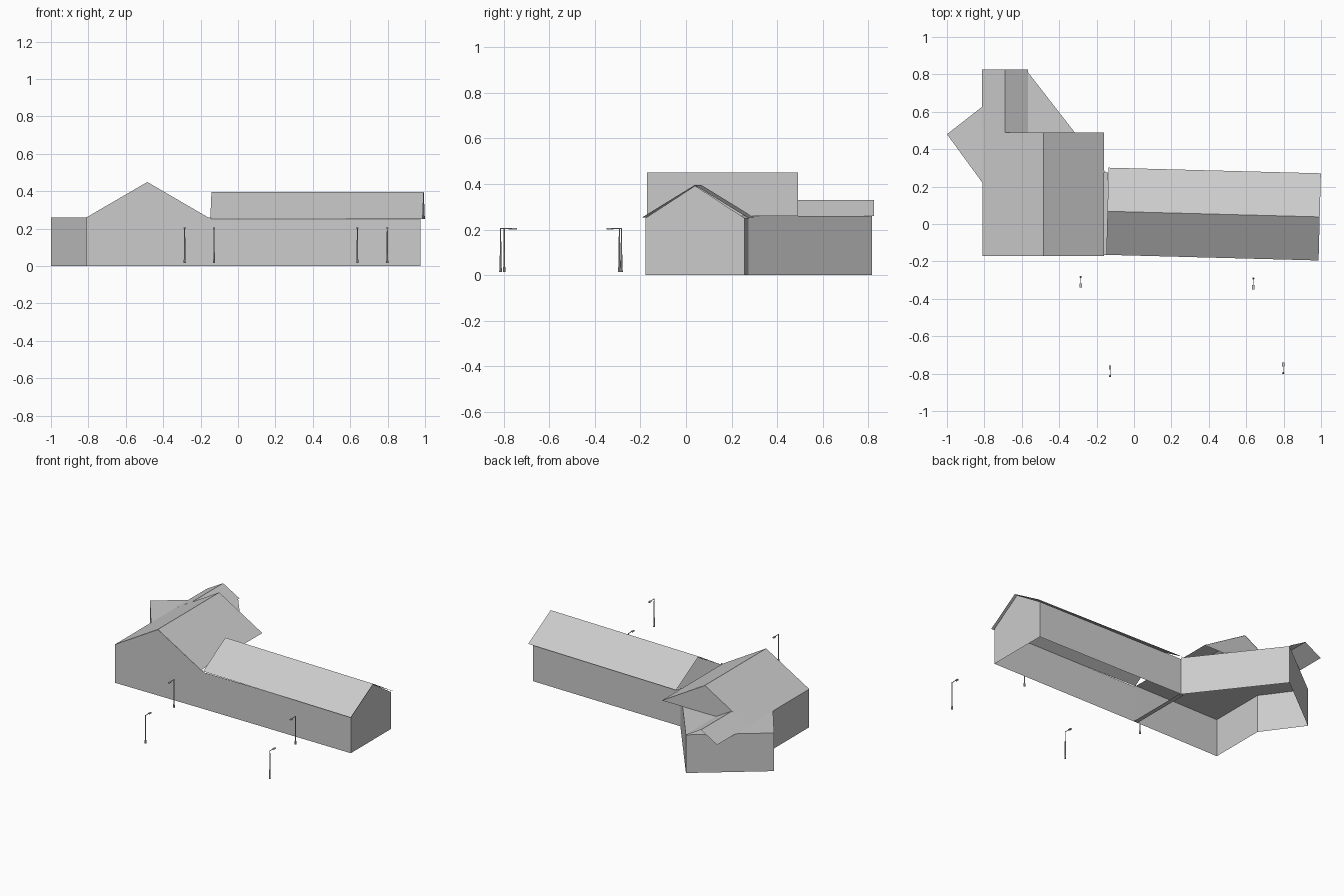
import bpy, bmesh, math
from mathutils import Matrix, Vector

if "Cube" in bpy.data.objects:
    bpy.data.objects.remove(bpy.data.objects["Cube"])


def sheet(name, verts, faces):
    me = bpy.data.meshes.new(name)
    me.from_pydata(verts, [], faces)
    me.update()
    ob = bpy.data.objects.new(name, me)
    bpy.context.collection.objects.link(ob)
    return ob


def gable_roof(name, start, end, half, ridge_z, eave_z):
    """Two thin slopes along the ridge line start -> end."""
    s, e = Vector(start), Vector(end)
    d = (e - s).normalized()
    n = Vector((-d.y, d.x)) * half
    verts = []
    for p in (s, e):
        verts += [(*(p + n), eave_z), (*p, ridge_z), (*(p - n), eave_z)]
    return sheet(name, verts, [(0, 1, 4, 3), (1, 2, 5, 4)])


def walls(name, path, top):
    """Vertical wall strip following an open path."""
    n = len(path)
    verts = [(x, y, 0) for x, y in path] + [(x, y, top) for x, y in path]
    return sheet(name, verts, [(i, i + 1, n + i + 1, n + i) for i in range(n - 1)])


WALL = 0.26

# Outer walls of the main hall and its skewed rear part
hall = [(-0.15, 0.275), (-0.57, 0.815), (-1.0, 0.48), (-0.81, 0.22),
        (-0.81, -0.17), (-0.145, -0.17)]
walls("hall_walls", hall, WALL)
# Flat ceiling closing the hall under the roofs
ceiling = hall[:-1] + [(-0.16, -0.17), (-0.17, 0.275)]
sheet("hall_ceiling", [(x, y, WALL) for x, y in ceiling], [tuple(range(len(ceiling)))])

# Side wing walls
wing = [(-0.145, -0.17), (0.975, -0.178), (0.975, 0.257), (-0.15, 0.275)]
walls("wing_walls", wing, 0.25)
# Ground strip at the joint between hall and wing
sheet("joint_strip", [(-0.17, -0.165, 0), (-0.14, -0.165, 0),
                      (-0.14, 0.275, 0), (-0.17, 0.275, 0)], [(0, 1, 2, 3)])

# Roofs
gable_roof("hall_roof", (-0.485, -0.17), (-0.485, 0.49), 0.325, 0.45, WALL)
gable_roof("rear_roof", (-0.69, 0.49), (-0.69, 0.825), 0.122, 0.33, WALL)
gable_roof("wing_roof", (-0.142, 0.068), (0.993, 0.038), 0.233, 0.395, 0.252)

# Gable end triangles
for name, y in (("hall_front_gable", -0.17), ("hall_back_gable", 0.488)):
    sheet(name, [(-0.81, y, WALL), (-0.16, y, WALL), (-0.485, y, 0.449)], [(0, 1, 2)])
sheet("wing_end_gable", [(0.975, -0.178, 0.25), (0.975, 0.257, 0.25), (0.975, 0.04, 0.392)],
      [(0, 1, 2)])


def street_lamp(name, x, y, s):
    """Post with base, arm and head; s is the arm direction along y."""
    bm = bmesh.new()

    def post(r1, r2, z0, z1):
        bmesh.ops.create_cone(bm, cap_ends=True, segments=8, radius1=r1, radius2=r2,
                              depth=z1 - z0, matrix=Matrix.Translation((x, y, (z0 + z1) / 2)))

    def box(cy, cz, size):
        bmesh.ops.create_cube(bm, size=1, matrix=Matrix.Translation((x, y + s * cy, cz))
                              @ Matrix.Diagonal((*size, 1)))

    post(0.006, 0.005, 0.015, 0.036)
    post(0.004, 0.0025, 0.036, 0.207)
    box(0.02, 0.205, (0.003, 0.04, 0.003))
    box(0.046, 0.203, (0.012, 0.022, 0.006))
    me = bpy.data.meshes.new(name)
    bm.to_mesh(me)
    bm.free()
    bpy.context.collection.objects.link(bpy.data.objects.new(name, me))


# Two rows of lamps facing each other
for i, (x, y, s) in enumerate([(-0.285, -0.283, -1), (0.638, -0.292, -1),
                               (-0.128, -0.813, 1), (0.798, -0.797, 1)]):
    street_lamp(f"street_lamp_{i + 1}", x, y, s)
